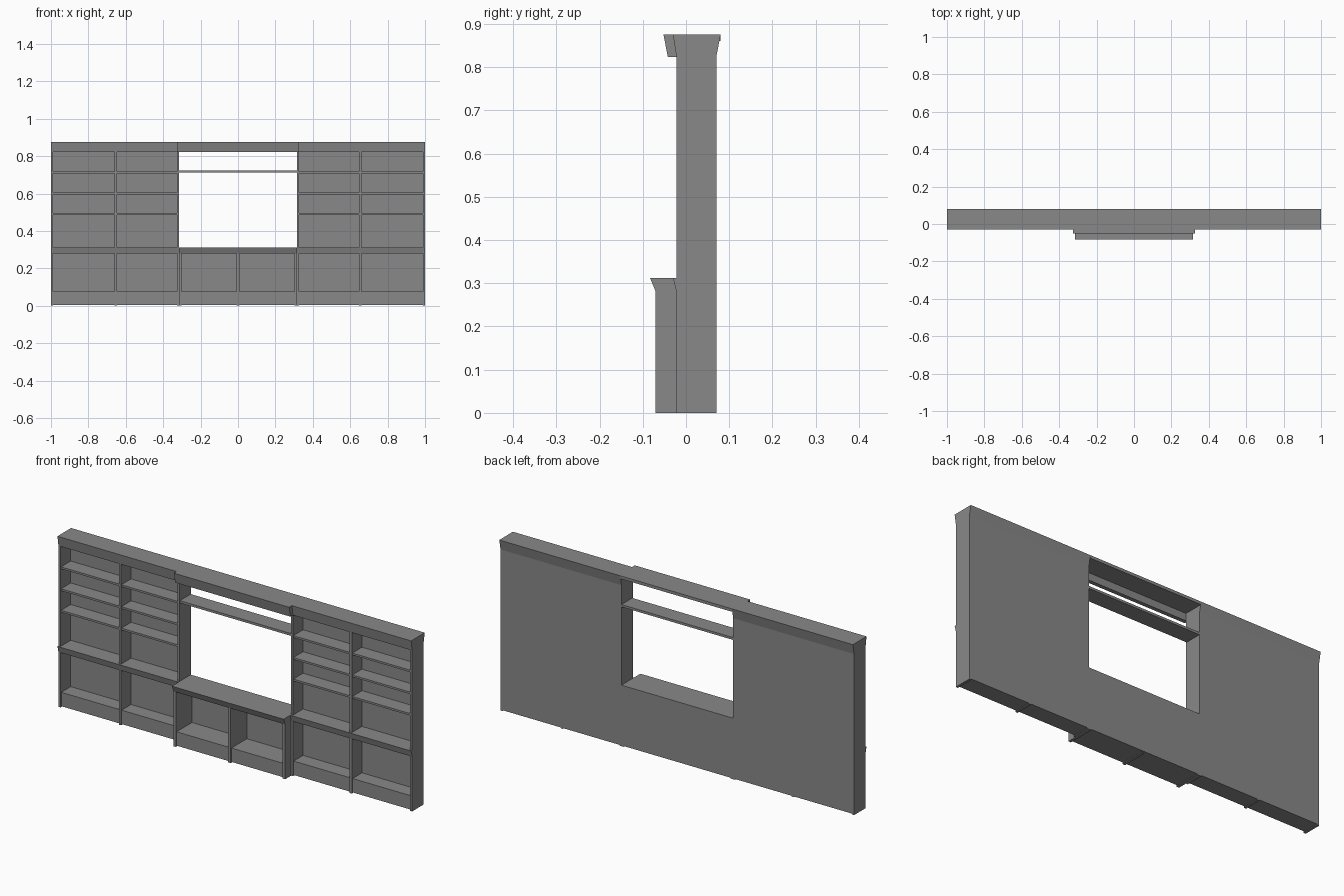
import bpy
import bmesh

cube = bpy.data.objects.get("Cube")
if cube:
    bpy.data.objects.remove(cube, do_unlink=True)

grey = bpy.data.materials.new("plain grey")
grey.use_nodes = True
colour = (0.25, 0.25, 0.25, 1)
grey.diffuse_color = colour
grey.node_tree.nodes["Principled BSDF"].inputs["Base Color"].default_value = colour


def prism(name, x0, x1, profile):
    """Extrude a (y, z) profile from x0 to x1."""
    bm = bmesh.new()
    face = bm.faces.new([bm.verts.new((x0, y, z)) for y, z in profile])
    ext = bmesh.ops.extrude_face_region(bm, geom=[face])
    verts = [v for v in ext["geom"] if isinstance(v, bmesh.types.BMVert)]
    bmesh.ops.translate(bm, verts=verts, vec=(x1 - x0, 0, 0))
    bmesh.ops.recalc_face_normals(bm, faces=bm.faces)
    mesh = bpy.data.meshes.new(name)
    bm.to_mesh(mesh)
    bm.free()
    mesh.materials.append(grey)
    obj = bpy.data.objects.new(name, mesh)
    bpy.context.collection.objects.link(obj)
    return obj


def box(name, x0, x1, y0, y1, z0, z1):
    return prism(name, x0, x1, [(y0, z0), (y1, z0), (y1, z1), (y0, z1)])


# Main levels and depths
TOP, CORNICE, COUNTER, COUNTER_LOW, PLINTH = 0.875, 0.823, 0.312, 0.28, 0.075
FRONT, BACK, PANEL = -0.022, 0.07, 0.06
MID_FRONT = -0.07
INNER, OUTER = 0.316, 1.0
SHELVES = (0.49, 0.60, 0.712)


def mirrored_box(name, x0, x1, *rest):
    box("left_" + name, x0, x1, *rest)
    box("right_" + name, -x1, -x0, *rest)


# Side bookcases: uprights, back, plinth and shelves
for label, x0, x1 in (("inner", INNER, 0.326), ("middle", 0.647, 0.659),
                      ("outer", 0.988, OUTER)):
    mirrored_box(label + "_upright", x0, x1, FRONT, BACK, 0, CORNICE)
mirrored_box("back_panel", INNER, OUTER, PANEL, BACK, 0.004, CORNICE)
for label, x0, x1 in (("inner", 0.326, 0.647), ("outer", 0.659, 0.988)):
    mirrored_box(label + "_plinth", x0, x1, FRONT + 0.006, PANEL, 0.004, PLINTH)
    for z in SHELVES:
        mirrored_box(label + "_shelf", x0, x1, FRONT + 0.004, PANEL, z - 0.005, z + 0.005)

# Side counters and cornices with flared edges
for side, x0, x1 in (("left", INNER, OUTER), ("right", -OUTER, -INNER)):
    prism(side + "_counter", x0, x1,
          [(FRONT, COUNTER_LOW), (PANEL, COUNTER_LOW), (PANEL, COUNTER), (-0.03, COUNTER)])
    prism(side + "_cornice", x0, x1,
          [(FRONT, CORNICE), (BACK, CORNICE), (0.08, TOP), (-0.03, TOP)])

# Middle low cabinet
mirrored_box("cabinet_side", 0.302, INNER, MID_FRONT, BACK, 0, COUNTER_LOW)
box("cabinet_divider", -0.008, 0.008, MID_FRONT, PANEL, 0, COUNTER_LOW)
box("cabinet_back", -0.302, 0.302, PANEL, BACK, 0.004, COUNTER_LOW)
mirrored_box("cabinet_plinth", 0.008, 0.302, MID_FRONT + 0.006, PANEL, 0.004, PLINTH)
prism("cabinet_counter", -INNER, INNER,
      [(MID_FRONT, COUNTER_LOW), (BACK, COUNTER_LOW), (BACK, COUNTER), (-0.083, COUNTER)])

# Bridge over the opening: shelf, top board and projecting cornice
box("bridge_shelf", -INNER, INNER, FRONT + 0.004, BACK, 0.712, 0.724)
box("bridge_top", -INNER, INNER, FRONT, 0.08, TOP - 0.015, TOP)
prism("bridge_cornice", -0.326, 0.326,
      [(-0.042, CORNICE), (FRONT, CORNICE), (FRONT, TOP), (-0.052, TOP)])
